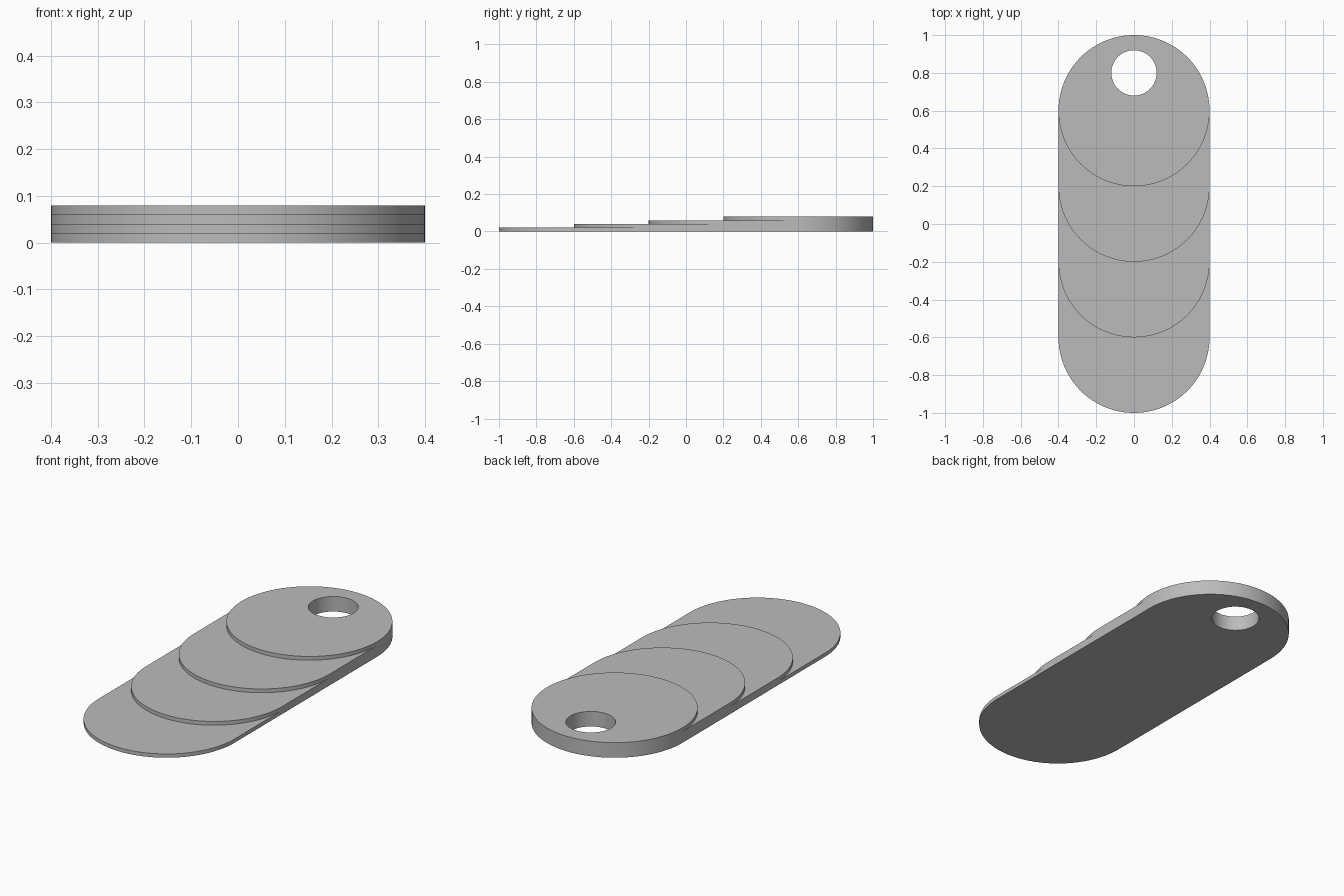
import bpy, bmesh, math

if "Cube" in bpy.data.objects:
    bpy.data.objects.remove(bpy.data.objects["Cube"])

R, STEP, T, N = 0.4, 0.4, 0.02, 48        # end radius, step length, layer thickness, arc segments
LAYERS = 4
CENTRES = [-0.6 + STEP * i for i in range(LAYERS)]   # arc centre of each step; the last is a full disc

grey = bpy.data.materials.new("plain grey")
grey.diffuse_color = (0.5, 0.5, 0.5, 1)
grey.use_nodes = True
grey.node_tree.nodes["Principled BSDF"].inputs["Base Color"].default_value = grey.diffuse_color

bm = bmesh.new()
cache = {}


def vert(p):
    key = tuple(round(c, 5) for c in p)
    if key not in cache:
        cache[key] = bm.verts.new(p)
    return cache[key]


def face(points):
    bm.faces.new([vert(p) for p in points])


def arc(cy, z, side):
    """Half circle from x=-R to x=R, bulging to the front (side -1) or back (side 1)."""
    return [(-R * math.cos(math.pi * k / N), cy + side * R * math.sin(math.pi * k / N), z)
            for k in range(N + 1)]


def strip(a, b):
    for k in range(N):
        face([a[k], a[k + 1], b[k + 1], b[k]])


# front risers and crescent treads
for i, c in enumerate(CENTRES):
    strip(arc(c, i * T, -1), arc(c, (i + 1) * T, -1))
    if i < LAYERS - 1:
        strip(arc(c, (i + 1) * T, -1), arc(CENTRES[i + 1], (i + 1) * T, -1))

# rounded back wall
back, top = CENTRES[-1], LAYERS * T
for z0, z1 in ((0, top - T), (top - T, top)):
    strip(arc(back, z0, 1), arc(back, z1, 1))

# stepped straight sides
for x in (-R, R):
    outline = [(x, CENTRES[0], 0)]
    for i in range(LAYERS - 1):
        outline += [(x, CENTRES[i], (i + 1) * T), (x, CENTRES[i + 1], (i + 1) * T)]
    face(outline + [(x, back, 0)])

# top disc and underside
face(arc(back, top, -1) + arc(back, top, 1)[-2:0:-1])
face(arc(CENTRES[0], 0, -1) + arc(back, 0, 1)[::-1])

bmesh.ops.recalc_face_normals(bm, faces=bm.faces)
mesh = bpy.data.meshes.new("stepped_tag")
bm.to_mesh(mesh)
bm.free()
tag = bpy.data.objects.new("stepped_tag", mesh)
bpy.context.collection.objects.link(tag)
mesh.materials.append(grey)

# round through-hole
bpy.ops.mesh.primitive_cylinder_add(vertices=64, radius=0.12, depth=0.4, location=(0, 0.8, 0.04))
cutter = bpy.context.object
cutter.name = "hole_cutter"
cutter.hide_render = True
cutter.data.materials.append(grey)
mod = tag.modifiers.new("hole", 'BOOLEAN')
mod.operation, mod.solver, mod.object = 'DIFFERENCE', 'EXACT', cutter
bpy.ops.object.select_all(action='DESELECT')
tag.select_set(True)
bpy.context.view_layer.objects.active = tag
bpy.ops.object.modifier_apply(modifier=mod.name)
bpy.data.objects.remove(cutter)
bpy.ops.object.shade_smooth_by_angle(angle=math.radians(30))
